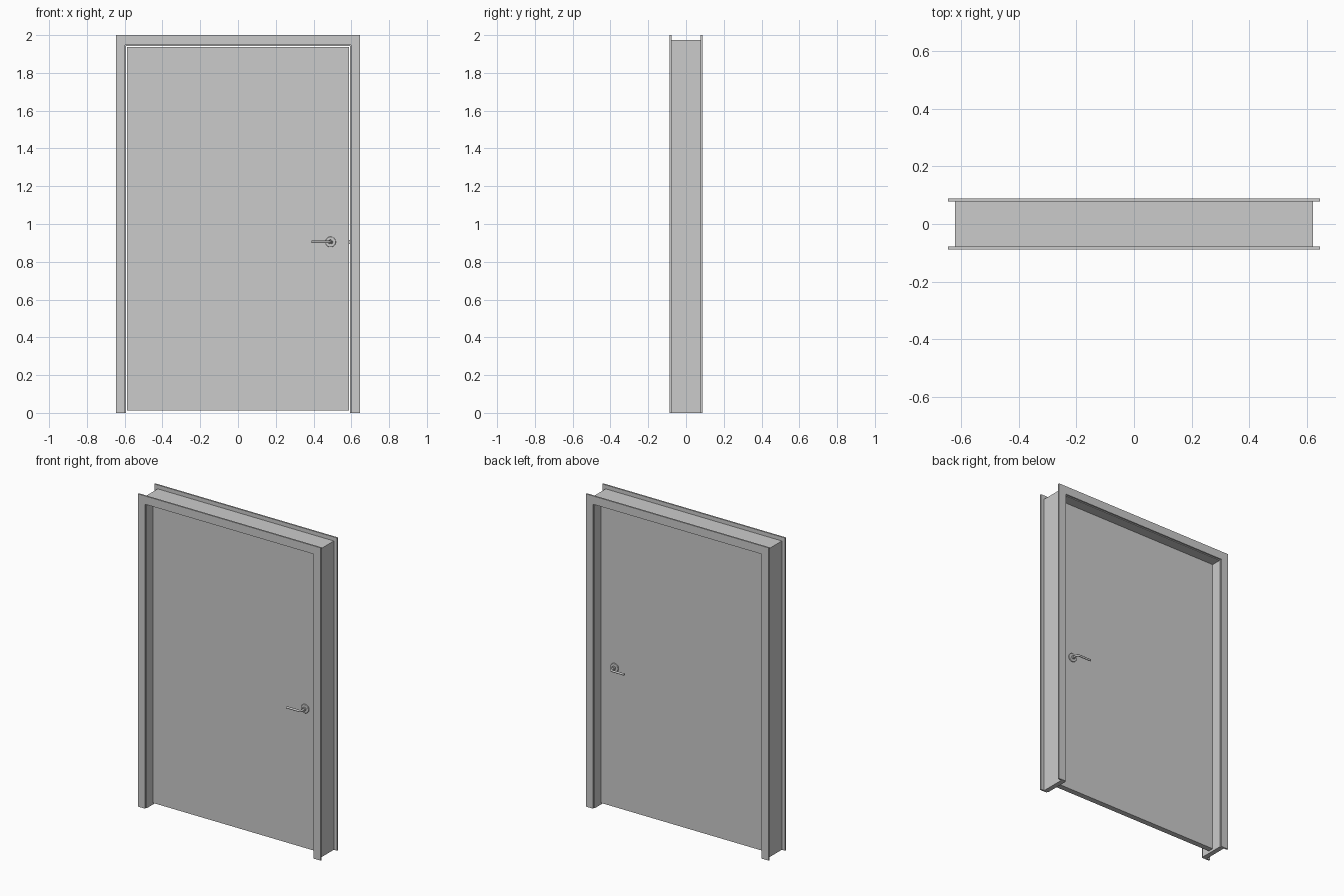
import bpy, math

if "Cube" in bpy.data.objects:
    bpy.data.objects.remove(bpy.data.objects["Cube"])


def box(name, x0, x1, y0, y1, z0, z1, bevel=0.0):
    bpy.ops.mesh.primitive_cube_add(
        size=1, location=((x0 + x1) / 2, (y0 + y1) / 2, (z0 + z1) / 2))
    o = bpy.context.object
    o.name = name
    o.scale = (x1 - x0, y1 - y0, z1 - z0)
    bpy.ops.object.transform_apply(location=False, rotation=False, scale=True)
    if bevel:
        m = o.modifiers.new("bevel", 'BEVEL')
        m.width, m.segments = bevel, 2
    return o


def disc(name, x, z, y0, y1, r, bevel=0.0):
    bpy.ops.mesh.primitive_cylinder_add(
        vertices=32, radius=r, depth=abs(y1 - y0),
        location=(x, (y0 + y1) / 2, z), rotation=(math.pi / 2, 0, 0))
    o = bpy.context.object
    o.name = name
    if bevel:
        m = o.modifiers.new("bevel", 'BEVEL')
        m.width, m.segments = bevel, 3
    bpy.ops.object.shade_smooth_by_angle(angle=math.radians(40))
    return o


def lever(name, s, x, z, face):
    # round bar leaving the door, bending, then running parallel to it
    cu = bpy.data.curves.new(name, 'CURVE')
    cu.dimensions = '3D'
    cu.bevel_depth = 0.0065
    cu.bevel_resolution = 4
    cu.use_fill_caps = True
    sp = cu.splines.new('POLY')
    bend, reach, tip = 0.014, 0.067, 0.39
    pts = [(x, face)]
    for i in range(7):
        a = math.pi / 2 * i / 6
        pts.append((x - bend * (1 - math.cos(a)),
                    reach - bend * (1 - math.sin(a))))
    pts.append((tip, reach))
    sp.points.add(len(pts) - 1)
    for p, (px, py) in zip(sp.points, pts):
        p.co = (px, s * py, z, 1)
    o = bpy.data.objects.new(name, cu)
    bpy.context.collection.objects.link(o)
    return o


W, IN, TOP = 0.647, 0.597, 2.0        # casing outer / inner edge, height
JO, JI, JT = 0.623, 0.592, 1.975      # jamb outer / inner edge, top
CY0, CY1 = 0.078, 0.088               # casing depth range
T = 0.018                             # half thickness of the door leaf
HX, HZ = 0.49, 0.905                  # handle centre

# jamb lining: two sides and a head
for side, s in (("left", -1), ("right", 1)):
    a, b = sorted((s * JI, s * JO))
    box(side + "_jamb", a, b, -CY0, CY0, 0, JT)
box("head_jamb", -JI, JI, -CY0, CY0, 1.942, JT)

# casing trim on both faces of the wall
for face, f in (("front", -1), ("back", 1)):
    y0, y1 = sorted((f * CY0, f * CY1))
    for side, s in (("left", -1), ("right", 1)):
        a, b = sorted((s * IN, s * W))
        box(f"{face}_{side}_casing", a, b, y0, y1, 0, TOP)
    box(face + "_head_casing", -IN, IN, y0, y1, 1.947, TOP)

# door leaf
box("door_leaf", -0.588, 0.588, -T, T, 0.012, 1.938)

# latch bolt between leaf and jamb
box("latch_bolt", 0.57, 0.593, -0.007, 0.007, HZ - 0.01, HZ + 0.01)

# lever handles on both faces
for face, f in (("front", -1), ("back", 1)):
    disc(face + "_rosette", HX, HZ, f * T, f * (T + 0.009), 0.028, 0.003)
    disc(face + "_handle_collar", HX, HZ, f * (T + 0.009), f * (T + 0.02), 0.012, 0.002)
    lever(face + "_lever", f, HX, HZ, T)
